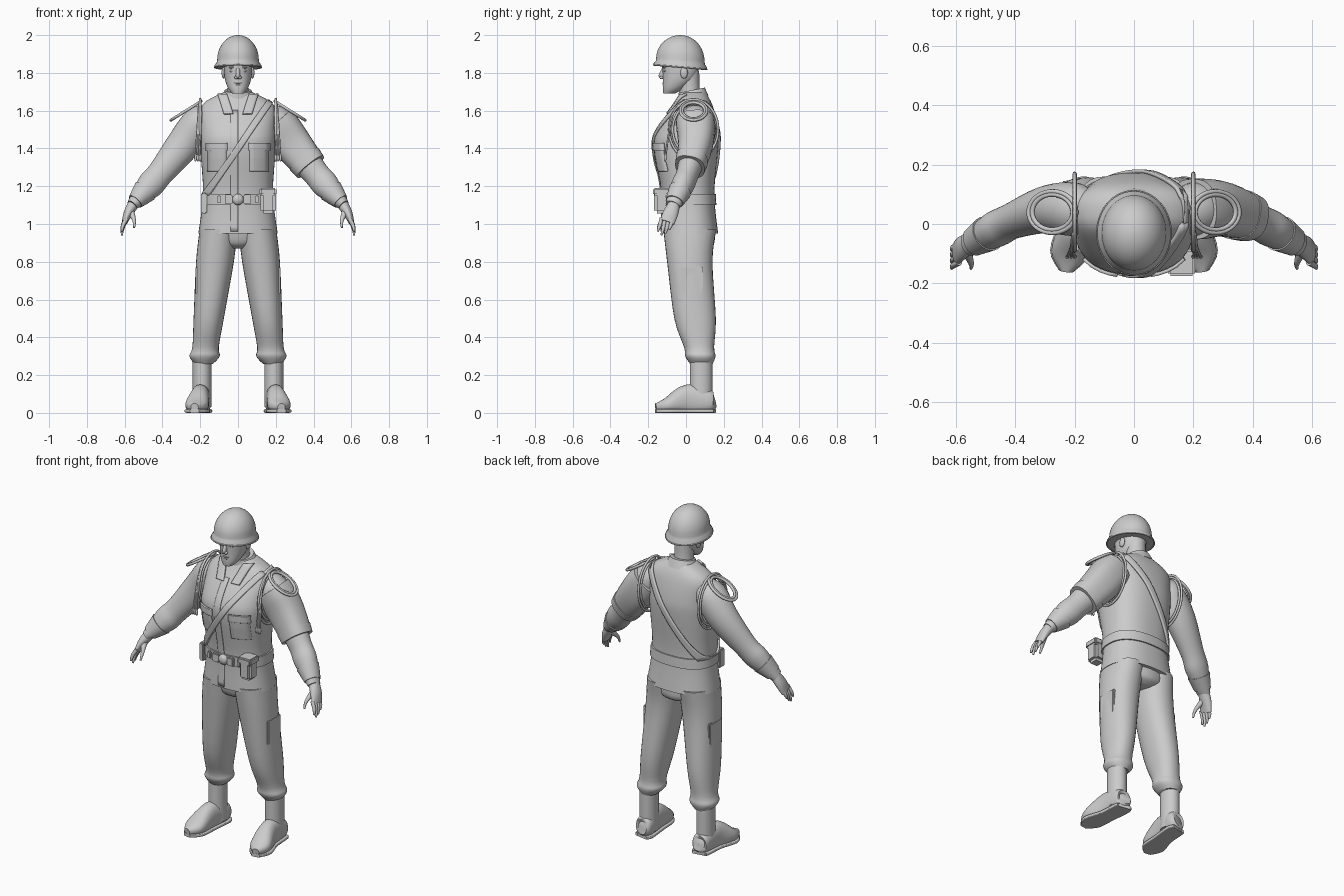
import bpy, bmesh, math
from mathutils import Vector
from mathutils.bvhtree import BVHTree

if "Cube" in bpy.data.objects:
    bpy.data.objects.remove(bpy.data.objects["Cube"])

shade = (.6, .6, .6, 1)
grey = bpy.data.materials.new("plain_grey")
grey.use_nodes = True
grey.diffuse_color = shade
grey.node_tree.nodes["Principled BSDF"].inputs["Base Color"].default_value = shade
X, Y, Z = Vector((1, 0, 0)), Vector((0, 1, 0)), Vector((0, 0, 1))
made = []


def finish(name, data):
    ob = bpy.data.objects.new(name, data)
    bpy.context.collection.objects.link(ob)
    data.materials.append(grey)
    return ob


def add(name, bm):
    bmesh.ops.recalc_face_normals(bm, faces=bm.faces)
    mesh = bpy.data.meshes.new(name)
    bm.to_mesh(mesh)
    bm.free()
    made.append(finish(name, mesh))
    return made[-1]


def flip(rows, side):
    return [(row[0] * side, *row[1:]) for row in rows]


def swell(rows, amount):
    """Same path, wider sections: makes cuffs, hems and bands."""
    return [(x, y, z, a + amount, b + amount) for x, y, z, a, b in rows]


def spline(rows, steps=4):
    """Interpolate rows smoothly, with a number of steps per span."""
    out = []
    last = len(rows) - 1
    for i in range(last):
        near = [rows[max(0, min(last, i + j))] for j in (-1, 0, 1, 2)]
        for step in range(steps):
            t = step / steps
            out.append([b + t / 2 * (c - a + t * (2 * a - 5 * b + 4 * c - d + t * (3 * (b - c) + d - a)))
                        for a, b, c, d in zip(*near)])
    return out + [rows[-1]]


def loft(name, rows, ref=None, sides=32, power=2, warp=None):
    """Skin rows of (x, y, z, half width, half depth); level rings if ref is None."""
    bm = bmesh.new()
    rings = []
    for i, (x, y, z, a, b) in enumerate(rows):
        center, u, v = Vector((x, y, z)), X, Y
        if ref:
            after, before = rows[min(i + 1, len(rows) - 1)], rows[max(i - 1, 0)]
            along = (Vector(after[:3]) - Vector(before[:3])).normalized()
            u = (ref - along * ref.dot(along)).normalized()
            v = along.cross(u)
        ring = []
        for j in range(sides):
            angle = j * math.tau / sides
            p, q = [math.copysign(abs(w) ** (2 / power), w) for w in (math.cos(angle), math.sin(angle))]
            point = center + u * p * max(a, .001) + v * q * max(b, .001)
            ring.append(bm.verts.new(warp(point) if warp else point))
        rings.append(ring)
    for lower, upper in zip(rings, rings[1:]):
        for j in range(sides):
            bm.faces.new((lower[j - 1], lower[j], upper[j], upper[j - 1]))
    bm.faces.new(rings[0])
    bm.faces.new(rings[-1])
    return add(name, bm)


def stack(rows):
    """Centred level rows from (z, y, half width, half depth)."""
    return spline([(0, y, z, a, b) for z, y, a, b in rows])


def place(name, bm, location, size):
    for vert in bm.verts:
        vert.co = Vector(location) + Vector([a * b for a, b in zip(vert.co, size)])


def ball(name, location, size):
    bm = bmesh.new()
    bmesh.ops.create_uvsphere(bm, u_segments=16, v_segments=10, radius=1)
    place(name, bm, location, size)
    add(name, bm)


def box(name, location, size):
    bm = bmesh.new()
    bmesh.ops.create_cube(bm, size=1)
    place(name, bm, location, size)
    bmesh.ops.bevel(bm, geom=bm.edges[:], offset=min(size) / 5, segments=2, affect='EDGES')
    add(name, bm)


def cord(name, points, radius=.006, cyclic=True):
    curve = bpy.data.curves.new(name, 'CURVE')
    curve.dimensions = '3D'
    curve.bevel_depth, curve.bevel_resolution, curve.use_fill_caps = radius, 2, True
    path = curve.splines.new('POLY')
    path.points.add(len(points) - 1)
    for point, co in zip(path.points, points):
        point.co = (*co, 1)
    path.use_cyclic_u = cyclic
    finish(name, curve)


def loop(center, u, v, count=40):
    angles = [i * math.tau / count for i in range(count)]
    return [Vector(center) + u * math.cos(t) + v * math.sin(t) for t in angles]


# Jacket
jacket_rows = stack([(.95, .02, .21, .15), (1.16, .01, .185, .14), (1.4, 0, .2, .17), (1.5, .01, .2, .16),
                     (1.63, .04, .19, .1), (1.7, .04, .07, .06)])
jacket = loft("jacket", jacket_rows, power=2.4, sides=48)
mesh = jacket.data
body = BVHTree.FromPolygons([v.co for v in mesh.vertices], [f.vertices[:] for f in mesh.polygons])


def patch(name, top, bottom, width, facing=-1, thick=.008, across=4, down=24):
    """Cloth strip laid on the jacket between two (x, z) points."""
    bm = bmesh.new()
    grid = []
    for i in range(down + 1):
        x, z = Vector(top).lerp(Vector(bottom), i / down)
        line = []
        for j in range(across + 1):
            px = x + width * (j / across - .5)
            spot, normal = body.ray_cast(Vector((px, facing, z)), Y * -facing)[:2]
            if spot is None:
                spot, normal = body.find_nearest(Vector((px, 0, z)))[:2]
            line.append(bm.verts.new(spot + normal * thick / 2))
        grid.append(line)
    for upper, lower in zip(grid, grid[1:]):
        for j in range(across):
            bm.faces.new((upper[j], upper[j + 1], lower[j + 1], lower[j]))
    solid = add(name, bm).modifiers.new("thickness", 'SOLIDIFY')
    solid.thickness, solid.offset = thick, 0


patch("front_placket", (-.02, 1.6), (-.02, .96), .04, thick=.005)
patch("front_shoulder_strap", (.17, 1.65), (-.17, 1.15), .04, thick=.012)
patch("back_shoulder_strap", (.17, 1.65), (-.17, 1.15), .04, facing=1, thick=.012)

# Collar rises behind the neck and dips in front
loft("collar", stack([(1.66, .04, .1, .08), (1.71, .03, .07, .07)]),
     warp=lambda point: point + Z * (point.y - .04) / 5)

# Belt and its fittings
loft("belt", swell(jacket_rows[3:5], .008), power=2.4, sides=48)
ball("belt_buckle", (0, -.14, 1.13), (.03, .02, .03))
box("belt_pouch", (.16, -.13, 1.12), (.08, .08, .13))
box("pouch_flap", (.16, -.13, 1.17), (.09, .09, .04))
box("hip_sheath", (-.18, -.07, 1.11), (.03, .05, .11))

# Hips of the trousers
loft("trouser_seat", stack([(.87, .03, .05, .08), (.9, .03, .15, .12), (.98, .02, .19, .13)]))

# Limb outlines for the left side, mirrored below
leg = spline([(.21 - .11 * z, .02 + .14 * max(0, .7 - z), z, a, b) for z, a, b in (
    (.97, .1, .14), (.8, .1, .12), (.5, .08, .11), (.35, .07, .08), (.3, .08, .08), (.26, .05, .06))])
foot = spline([(.19, .15, .06, .03, .03), (.19, .13, .06, .05, .06), (.2, .01, .07, .05, .08),
               (.22, -.1, .04, .06, .04), (.23, -.16, .03, .02, .02)])
sole = [(x, y, .01, a + .004, .01) for x, y, z, a, b in foot]
arm = spline([(.14, .05, 1.58, .06, .05), (.2, .05, 1.54, .09, .09), (.29, .05, 1.42, .08, .09),
              (.41, .01, 1.27, .06, .07), (.47, -.02, 1.2, .06, .07), (.56, -.07, 1.1, .04, .03)])
palm = spline([(.55, -.06, 1.11, .03, .03), (.58, -.08, 1.06, .04, .025), (.6, -.1, 1.01, .04, .015)])
thumb = spline([(.57, -.08, 1.07, .02, .02), (.55, -.13, 1.02, .01, .01), (.55, -.15, .98, .005, .005)])
fingers = {"index": .06, "middle": .08, "ring": .07, "little": .05}

for label, s in (("left", 1), ("right", -1)):
    patch(label + "_lapel", (.08 * s, 1.68), (.05 * s, 1.58), .05, thick=.012)
    patch(label + "_chest_pocket", (.11 * s, 1.41), (.11 * s, 1.28), .1, thick=.006)
    patch(label + "_pocket_flap", (.11 * s, 1.43), (.11 * s, 1.39), .11, thick=.012)
    box(label + "_buckle_plate", (.05 * s, -.14, 1.13), (.04, .02, .05))
    box(label + "_belt_clip", (.1 * s, -.13, 1.13), (.02, .02, .04))

    # Trouser leg and boot
    loft(label + "_trouser_leg", flip(leg, s), power=2.2)
    box(label + "_cargo_pocket", (.21 * s, .03, .7), (.03, .12, .15))
    loft(label + "_boot_shaft", flip([(.19, .08, .3, .05, .06), (.19, .08, .03, .05, .06)], s))
    loft(label + "_boot_foot", flip(foot, s), X, power=2.3,
         warp=lambda point: Vector((point.x, point.y, max(point.z, .01))))
    loft(label + "_boot_sole", flip(sole, s), X, power=6)

    # Arm, cuff and hand
    loft(label + "_arm", flip(arm, s), Y)
    loft(label + "_cuff", flip(swell(arm[17:20], .005), s), Y)
    loft(label + "_palm", flip(palm, s), Y)
    loft(label + "_thumb", flip(thumb, s), Y, sides=12)
    for i, (finger, length) in enumerate(fingers.items()):
        y = .02 * i - .13
        tip = 1.02 - length
        loft(f"{label}_{finger}_finger", flip(spline([
            (.59, y, 1.03, .01, .012), (.61, y - .01, tip + length / 2, .01, .01),
            (.615, y - .02, tip, .005, .005)], 3), s), Y, sides=12)

    # Shoulder rings, armhole cords and hanging cords
    for grow in (1, .85):
        cord(label + "_shoulder_ring", loop((.275 * s, .04, 1.6), Vector((.08 * s, 0, -.05)) * grow,
                                            Y * .07 * grow), .008)
        cord(label + "_armhole_cord", loop((.2 * s, .04, 1.5), Y * .13 * grow, Z * .16 * grow), .007)
    for i in range(3):
        end = Vector(((.2 + i / 80) * s, -.11, 1.35))
        cord(label + "_hanging_cord", spline([(.2 * s, 0, 1.65), (.21 * s, -.07, 1.58), end]), .005, False)
        ball(label + "_cord_tip", end, (.007, .007, .02))

    # Paired face details
    ball(label + "_ear", (.077 * s, -.01, 1.8), (.01, .02, .03))
    ball(label + "_eye", (.03 * s, -.11, 1.81), (.015, .01, .007))
    ball(label + "_brow", (.03 * s, -.11, 1.83), (.02, .014, .007))
    ball(label + "_nostril", (.01 * s, -.13, 1.775), (.01, .01, .008))

# Loose short sleeve on the left arm only
loft("left_short_sleeve", swell(arm[4:12], .012), Y, power=2.5)
loft("left_sleeve_hem", swell(arm[10:12], .016), Y, power=2.5)

# Neck and head
loft("neck", stack([(1.62, .04, .07, .07), (1.7, .02, .055, .055), (1.81, .01, .055, .06)]))
loft("head", stack([(1.69, -.09, .03, .03), (1.72, -.065, .053, .058), (1.78, -.033, .072, .09),
                    (1.88, -.03, .077, .1)]), power=2.2)
loft("nose", stack([(1.83, -.115, .01, .01), (1.785, -.125, .012, .02), (1.768, -.12, .01, .01)]))
ball("upper_lip", (0, -.115, 1.746), (.025, .01, .006))
ball("lower_lip", (0, -.115, 1.736), (.02, .01, .006))


# Helmet with a flared rim that tips up in front
def tilt(point):
    return point - Z * (point.y + .03) * (2 - point.z) / 2


rim = [(0, -.03, z, r, r + .017) for z, r in ((1.83, .124), (1.84, .124), (1.855, .113))]
dome = [(0, -.03, 1.87 + .13 * math.sin(t), .11 * math.cos(t), .128 * math.cos(t))
        for t in [math.pi * i / 20 for i in range(11)]]
loft("helmet", rim + dome, sides=48, warp=tilt)
cord("helmet_rim", [tilt(point) for point in loop(rim[0][:3], X * .124, Y * .141)], .004)

# Smooth shading with sharp edges kept
bpy.ops.object.select_all(action='DESELECT')
for ob in made:
    ob.select_set(True)
bpy.context.view_layer.objects.active = jacket
bpy.ops.object.shade_smooth_by_angle(angle=math.radians(45))
